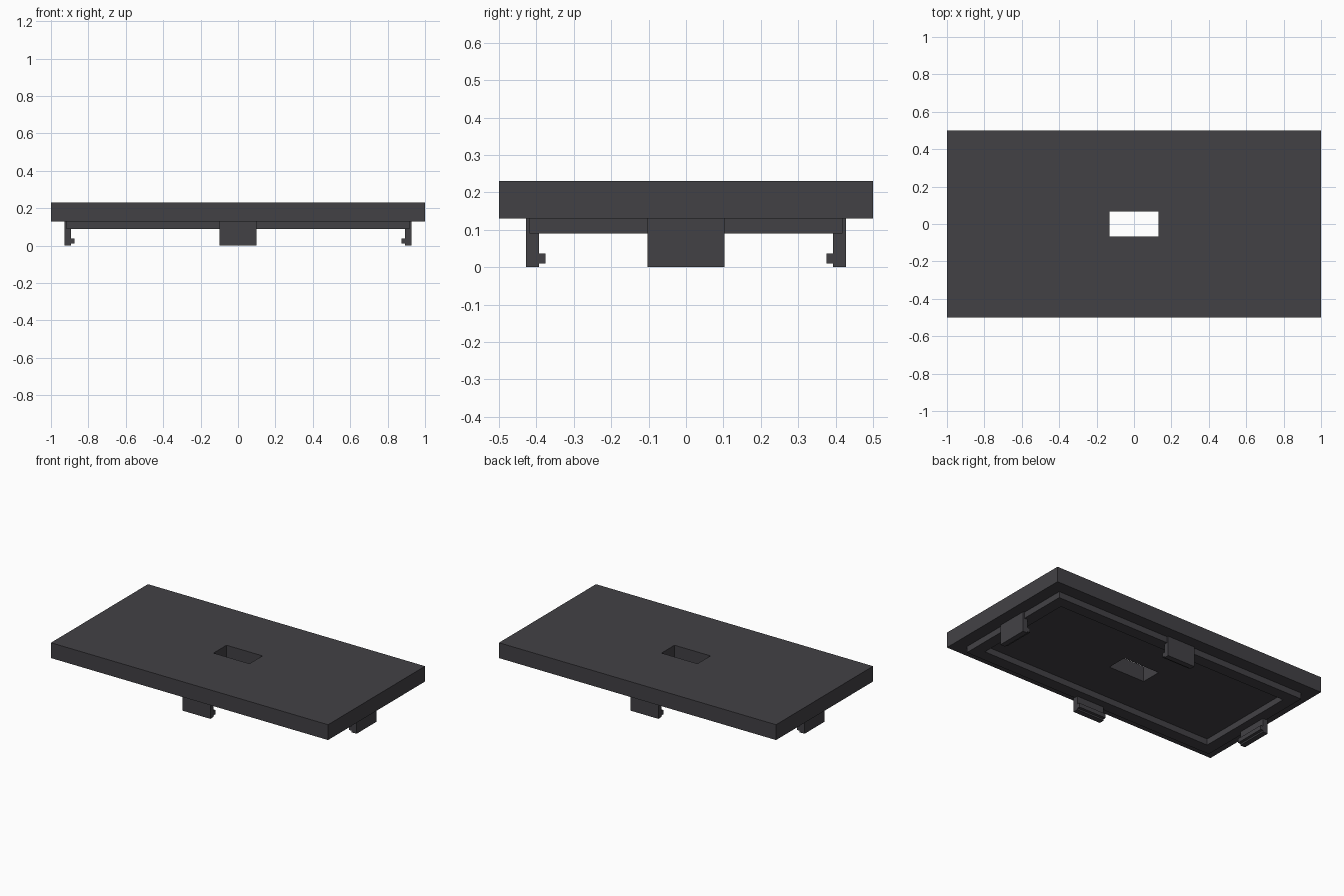
import bpy
import bmesh
from mathutils import Matrix, Vector

if "Cube" in bpy.data.objects:
    bpy.data.objects.remove(bpy.data.objects["Cube"])

charcoal = bpy.data.materials.new("charcoal_plastic")
charcoal.diffuse_color = (0.055, 0.053, 0.060, 1)
charcoal.use_nodes = True
charcoal.node_tree.nodes["Principled BSDF"].inputs["Base Color"].default_value = charcoal.diffuse_color


def finish(name, bm):
    bmesh.ops.recalc_face_normals(bm, faces=bm.faces)
    mesh = bpy.data.meshes.new(name)
    bm.to_mesh(mesh)
    bm.free()
    mesh.materials.append(charcoal)
    obj = bpy.data.objects.new(name, mesh)
    bpy.context.collection.objects.link(obj)
    return obj


def frame(name, outer, inner, z0, z1):
    """Rectangular slab with a rectangular opening; sizes are half extents."""
    bm = bmesh.new()
    corners = [(-1, -1), (1, -1), (1, 1), (-1, 1)]
    loops = [[bm.verts.new((sx * h[0], sy * h[1], z)) for sx, sy in corners]
             for h, z in ((outer, z0), (outer, z1), (inner, z1), (inner, z0))]
    for k in range(4):
        a, b = loops[k], loops[(k + 1) % 4]
        for i in range(4):
            j = (i + 1) % 4
            bm.faces.new((a[i], a[j], b[j], b[i]))
    return finish(name, bm)


def clip(name, outer, half_width, angle):
    """Hooked tab: profile extruded sideways, hook pointing to the centre."""
    leg, hook = outer - 0.035, outer - 0.053
    profile = [(outer, 0), (outer, 0.13), (leg, 0.13), (leg, 0.037),
               (hook, 0.037), (hook, 0.01), (leg, 0.01), (leg, 0)]
    bm = bmesh.new()
    face = bm.faces.new([bm.verts.new((r, -half_width, z)) for r, z in profile])
    ext = bmesh.ops.extrude_face_region(bm, geom=[face])
    verts = [v for v in ext["geom"] if isinstance(v, bmesh.types.BMVert)]
    bmesh.ops.translate(bm, verts=verts, vec=Vector((0, 2 * half_width, 0)))
    bm.transform(Matrix.Rotation(angle * 1.5707963268, 4, 'Z'))
    return finish(name, bm)


# Cover plate with the central slot
frame("cover_plate", (1.0, 0.5), (0.13, 0.067), 0.13, 0.23)

# Locating rim on the underside
frame("locating_rim", (0.918, 0.418), (0.843, 0.343), 0.09, 0.13)

# Four snap clips, one in the middle of each side
clip("right_clip", 0.928, 0.103, 0)
clip("back_clip", 0.428, 0.10, 1)
clip("left_clip", 0.928, 0.103, 2)
clip("front_clip", 0.428, 0.10, 3)
